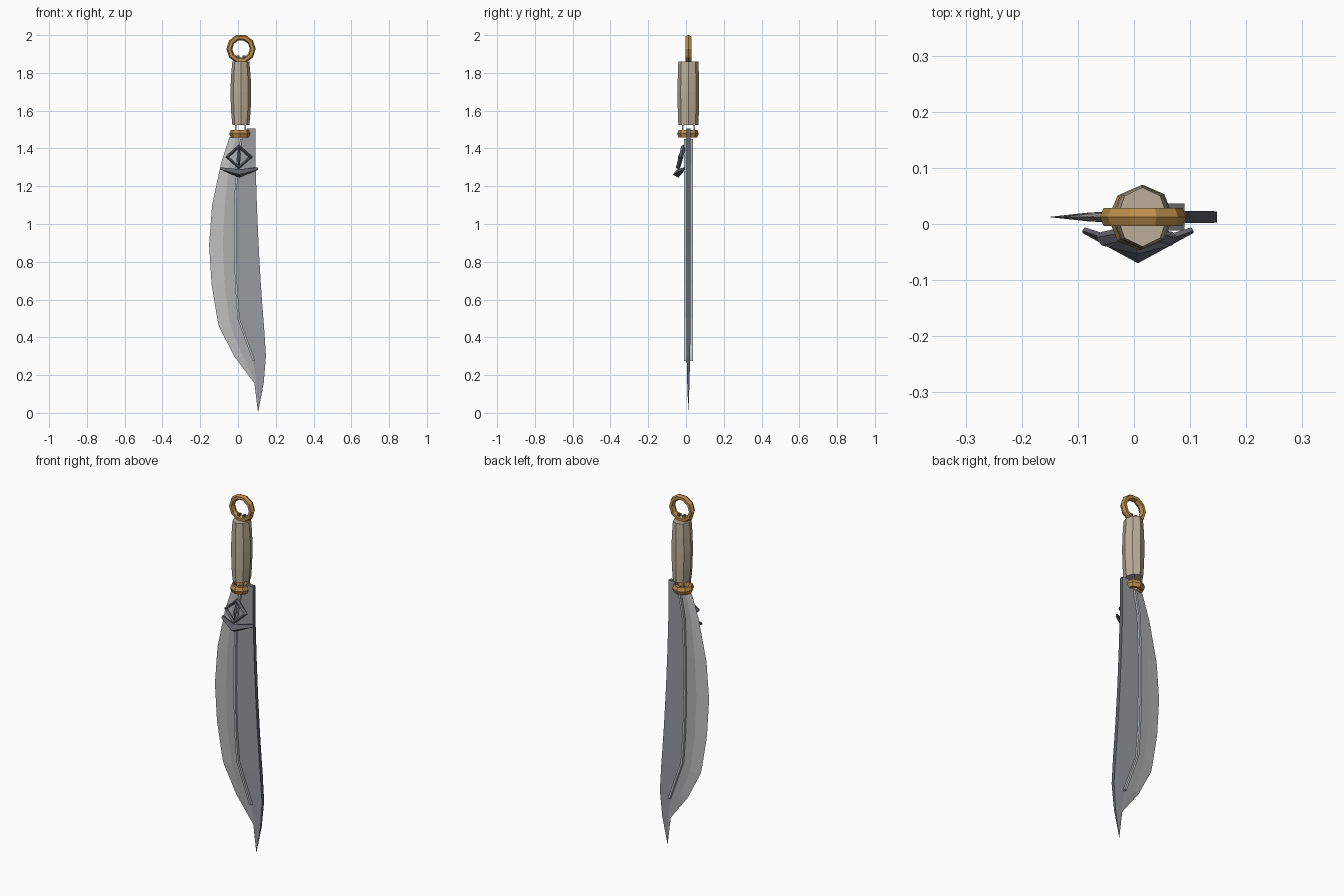
import bpy, bmesh, math
from mathutils import Vector, Matrix

if "Cube" in bpy.data.objects:
    bpy.data.objects.remove(bpy.data.objects["Cube"])

YC = 0.0125  # centre plane of the sword


def mat(name, col):
    m = bpy.data.materials.new(name)
    m.diffuse_color = (*col, 1)
    m.use_nodes = True
    m.node_tree.nodes["Principled BSDF"].inputs["Base Color"].default_value = m.diffuse_color
    return m


EDGE = mat("edge_steel", (0.52, 0.52, 0.52))
MID = mat("bevel_steel", (0.42, 0.42, 0.43))
FLAT = mat("flat_steel", (0.32, 0.325, 0.35))
DARK = mat("dark_steel", (0.12, 0.125, 0.15))
PALE = mat("pale_inlay", (0.50, 0.52, 0.54))
BONE = mat("grip_tan", (0.50, 0.42, 0.31))
GOLD = mat("brass", (0.50, 0.27, 0.07))


def finish(name, bm, *mats):
    bmesh.ops.recalc_face_normals(bm, faces=bm.faces)
    me = bpy.data.meshes.new(name)
    bm.to_mesh(me)
    bm.free()
    for m in mats:
        me.materials.append(m)
    ob = bpy.data.objects.new(name, me)
    bpy.context.collection.objects.link(ob)
    return ob


def loft(name, sections, m, closed=False):
    """Join equal rings of points; cap the ends unless closed."""
    bm = bmesh.new()
    rings = [[bm.verts.new(p) for p in s] for s in sections]
    n = len(rings[0])
    pairs = list(zip(rings, rings[1:]))
    if closed:
        pairs.append((rings[-1], rings[0]))
    else:
        bm.faces.new(rings[0])
        bm.faces.new(rings[-1])
    for a, b in pairs:
        for i in range(n):
            j = (i + 1) % n
            bm.faces.new((a[i], a[j], b[j], b[i]))
    return finish(name, bm, m)


def ring(name, center, major, minor, segs, sides, m, rot, stretch=1.0):
    secs = []
    for i in range(segs):
        a = 2 * math.pi * i / segs
        sec = []
        for k in range(sides):
            t = 2 * math.pi * k / sides
            r = major + minor * math.cos(t)
            p = Vector((r * math.cos(a), r * math.sin(a), minor * stretch * math.sin(t)))
            sec.append(rot @ p + Vector(center))
        secs.append(sec)
    return loft(name, secs, m, closed=True)


def box(name, lo, hi, m):
    x0, y0, z0 = lo
    x1, y1, z1 = hi
    return loft(name, [[(x0, y0, z), (x1, y0, z), (x1, y1, z), (x0, y1, z)] for z in (z0, z1)], m)


# Blade: rows of z, edge x, bevel x, ridge x, spine x, thickness factor
rows = [
    (1.46, -0.045, -0.012, 0.020, 0.093, 1.0),
    (1.32, -0.090, -0.047, -0.006, 0.093, 1.0),
    (1.10, -0.137, -0.070, -0.014, 0.100, 1.0),
    (0.89, -0.153, -0.080, -0.015, 0.109, 1.0),
    (0.68, -0.140, -0.071, -0.010, 0.121, 1.0),
    (0.50, -0.110, -0.046, 0.003, 0.134, 1.0),
    (0.455, -0.100, -0.038, 0.018, 0.138, 1.0),
    (0.30, -0.020, 0.025, 0.076, 0.148, 0.85),
    (0.157, 0.087, 0.092, 0.098, 0.136, 0.55),
]
bm = bmesh.new()
secs = []
for z, e, b, r, s, t in rows:
    pts = [(e, 0), (b, -0.008), (r, -0.011), (s, -0.011), (s, 0.011), (r, 0.011), (b, 0.008)]
    secs.append([bm.verts.new((x, YC + y * t, z)) for x, y in pts])
slot = [0, 1, 2, 3, 2, 1, 0]  # colour of each strip around the section
for a, b in zip(secs, secs[1:]):
    for i in range(7):
        j = (i + 1) % 7
        bm.faces.new((a[i], a[j], b[j], b[i])).material_index = slot[i]
bm.faces.new(secs[0]).material_index = 3
tip = bm.verts.new((0.106, YC, 0))
for i in range(7):
    bm.faces.new((secs[-1][i], secs[-1][(i + 1) % 7], tip)).material_index = slot[i]
finish("blade", bm, EDGE, MID, FLAT, DARK)

# Heel of the spine that rises beside the collar
heel = box("spine_heel", (0.045, YC - 0.011, 1.45), (0.093, YC + 0.011, 1.505), FLAT)
heel.data.materials.append(DARK)
for f in heel.data.polygons:
    if f.normal.x > 0.5 or f.normal.z > 0.5:
        f.material_index = 1

# Raised inlay line on both faces
path = [(r[3], r[0]) for r in rows[:6]] + [(0.084, 0.275)]
path[0] = (0.018, 1.45)
loft("inlay_line", [[(x - 0.006, YC - 0.024, z), (x + 0.006, YC - 0.024, z),
                     (x + 0.006, YC + 0.024, z), (x - 0.006, YC + 0.024, z)] for x, z in path], PALE)

# Grip: octagon with a slight swell
secs = []
for z, rx, ry in [(1.525, 0.045, 0.053), (1.60, 0.052, 0.056), (1.70, 0.055, 0.0575),
                  (1.78, 0.052, 0.056), (1.86, 0.045, 0.053)]:
    secs.append([(0.015 + rx * math.cos(k * math.pi / 4), YC + ry * math.sin(k * math.pi / 4), z)
                 for k in range(8)])
loft("grip", secs, BONE)

# Collar and ring pommel
ring("collar", (0.011, YC - 0.002, 1.478), 0.041, 0.016, 8, 6, GOLD, Matrix.Identity(3), 1.45)
ring("pommel_ring", (0.016, YC, 1.927), 0.062, 0.0155, 10, 6, GOLD,
     Matrix.Rotation(math.pi / 2, 3, 'X'), 1.2)

# Pins between collar and grip, and nubs under the ring
for i, (dx, dy) in enumerate([(-1, -1), (1, -1), (1, 1), (-1, 1)]):
    x, y = 0.013 + dx * 0.026, YC + dy * 0.03
    box(f"grip_pin_{i}", (x - 0.004, y - 0.004, 1.47), (x + 0.004, y + 0.004, 1.53), PALE)
for i, x in enumerate((0.0, 0.032)):
    box(f"pommel_nub_{i}", (x - 0.007, YC - 0.008, 1.85), (x + 0.007, YC + 0.008, 1.893), DARK)

# Chevron guard on the front
loft("chevron_guard", [
    [(-0.092, -0.012, 1.300), (-0.088, -0.006, 1.300), (-0.088, -0.006, 1.287), (-0.092, -0.016, 1.287)],
    [(0.007, -0.046, 1.290), (0.007, -0.036, 1.285), (0.007, -0.040, 1.245), (0.007, -0.070, 1.262)],
    [(0.106, -0.012, 1.300), (0.102, -0.006, 1.300), (0.102, -0.006, 1.287), (0.106, -0.016, 1.287)],
], DARK)

# Diamond frame above the guard, with a centre bar
secs = []
for dx, dz, y in [(0, 1, -0.013), (1, 0, -0.026), (0, -1, -0.042), (-1, 0, -0.026)]:
    sec = []
    for s, dy in [(1.0, 0.002), (0.86, -0.012), (0.70, 0.0), (0.86, 0.012)]:
        sec.append((0.005 + dx * 0.073 * s, y + dy, 1.355 + dz * 0.066 * s))
    secs.append(sec)
loft("diamond_frame", secs, DARK, closed=True)
loft("diamond_bar", [[(0.005 - w, y, z), (0.005, y - w, z), (0.005 + w, y, z), (0.005, y + w, z)]
                     for z, y, w in [(1.405, -0.015, 0.004), (1.355, -0.034, 0.009), (1.305, -0.038, 0.004)]],
     DARK)
